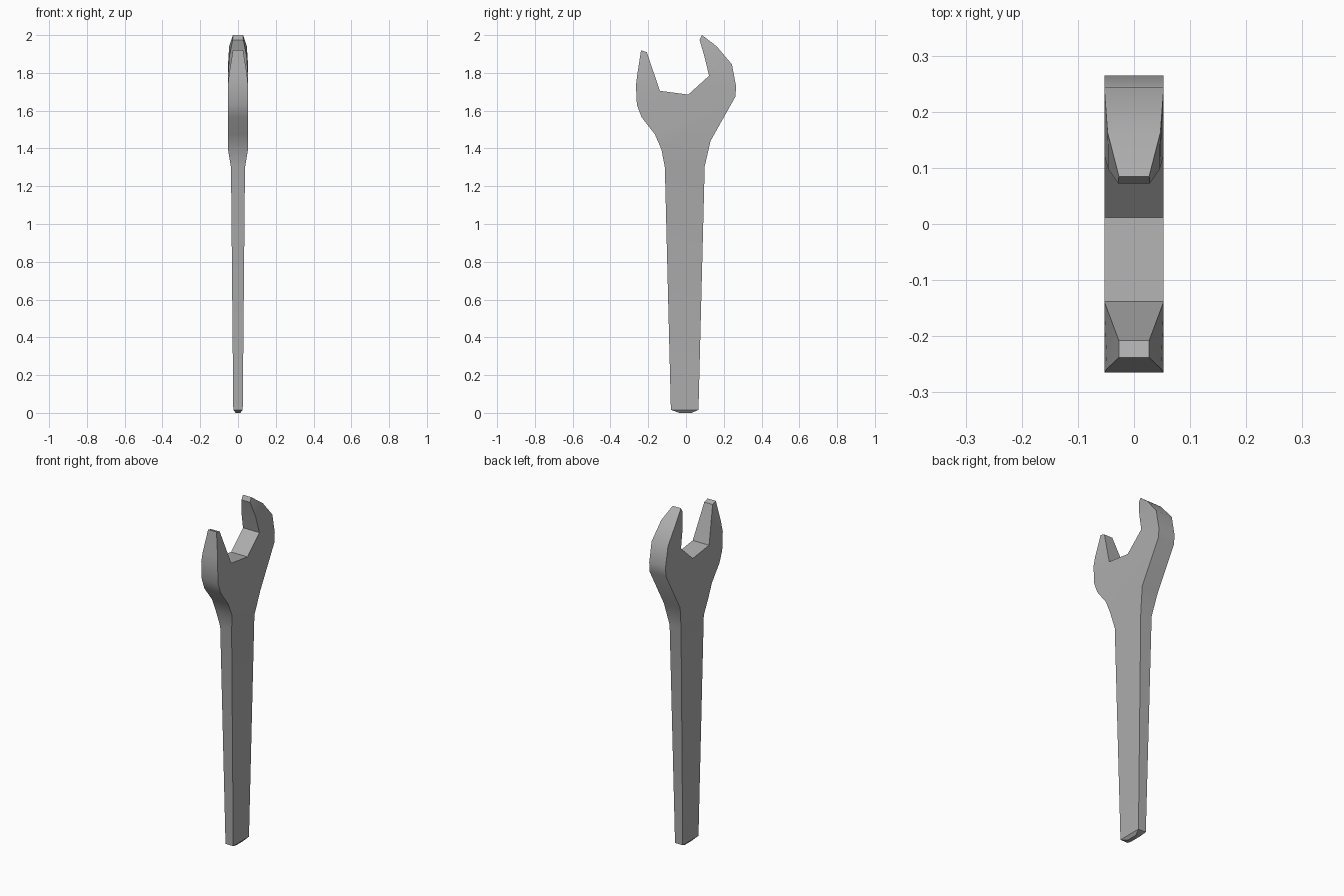
import bpy, bmesh, math

if "Cube" in bpy.data.objects:
    bpy.data.objects.remove(bpy.data.objects["Cube"])

# Outline sections, each point is (y, z, half thickness in x)
butt = [(-0.035, 0.0, 0.012), (0.03, 0.0, 0.012), (0.066, 0.016, 0.025)]
right_side = [(0.099, 1.305, 0.037), (0.13, 1.44, 0.053), (0.262, 1.675, 0.053),
              (0.265, 1.73, 0.053), (0.243, 1.845, 0.053)]
right_tip = [(0.163, 1.94, 0.047), (0.085, 2.0, 0.027), (0.072, 1.975, 0.028),
             (0.098, 1.885, 0.046)]
mouth = [(0.122, 1.785, 0.053), (0.012, 1.685, 0.053), (-0.138, 1.705, 0.053)]
left_tip = [(-0.208, 1.91, 0.027), (-0.238, 1.92, 0.027), (-0.258, 1.79, 0.048)]
left_side = [(-0.265, 1.735, 0.053), (-0.26, 1.63, 0.053), (-0.235, 1.565, 0.053),
             (-0.165, 1.475, 0.053), (-0.13, 1.395, 0.053), (-0.112, 1.3, 0.037),
             (-0.08, 0.016, 0.025)]
outline = butt + right_side + right_tip + mouth + left_tip + left_side

n = len(outline)
idx = {p: i for i, p in enumerate(outline)}
right_out, right_in = idx[right_side[3]], idx[mouth[0]]
left_in, left_out = idx[mouth[2]], idx[left_side[0]]
neck_r, neck_l = idx[right_side[1]], idx[left_side[4]]

# Broad faces: butt, handle, neck, head, right jaw, left jaw
patches = [
    [n - 1, 0, 1, 2],
    [n - 2, n - 1, 2, 3],
    [neck_l, n - 2, 3, neck_r],
    list(range(neck_r, right_out + 1)) + list(range(right_in, left_in + 1))
    + list(range(left_out, neck_l + 1)),
    [right_out, right_out + 1, right_in - 1, right_in],
    [right_out + 1, right_out + 2, right_in - 1],
    [right_out + 2, right_out + 3, right_in - 2, right_in - 1],
    [left_in, left_out - 1, left_out],
    [left_in, left_in + 1, left_in + 2, left_out - 1],
]

bm = bmesh.new()
front = [bm.verts.new((t, y, z)) for y, z, t in outline]
back = [bm.verts.new((-t, y, z)) for y, z, t in outline]
for patch in patches:
    bm.faces.new([front[i] for i in patch])
    bm.faces.new([back[i] for i in reversed(patch)])
# Rim around the outline
for i in range(n):
    j = (i + 1) % n
    bm.faces.new((front[i], back[i], back[j], front[j]))
bmesh.ops.recalc_face_normals(bm, faces=bm.faces)

mesh = bpy.data.meshes.new("open_end_wrench")
bm.to_mesh(mesh)
bm.free()

# Dark grey steel
steel = bpy.data.materials.new("steel")
steel.diffuse_color = (0.42, 0.42, 0.42, 1)
steel.use_nodes = True
steel.node_tree.nodes["Principled BSDF"].inputs["Base Color"].default_value = steel.diffuse_color
mesh.materials.append(steel)

wrench = bpy.data.objects.new("open_end_wrench", mesh)
bpy.context.collection.objects.link(wrench)
bpy.context.view_layer.objects.active = wrench
wrench.select_set(True)
bpy.ops.object.shade_smooth_by_angle(angle=math.radians(30))
